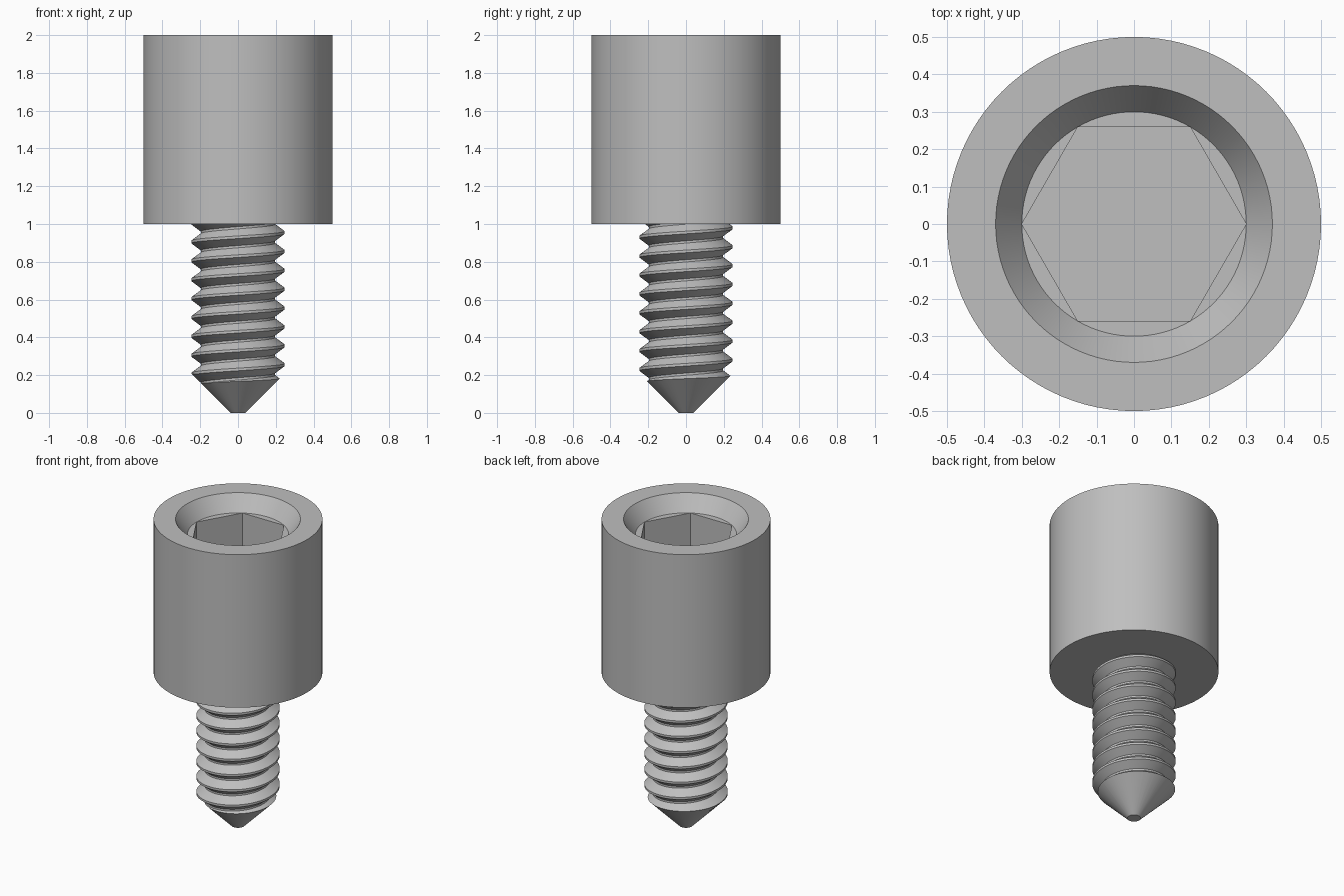
import bpy, bmesh
from math import cos, sin, pi, radians

cube = bpy.data.objects.get("Cube")
if cube:
    bpy.data.objects.remove(cube)

SEGS = 96

steel = bpy.data.materials.new("grey steel")
steel.use_nodes = True
GREY = (0.52, 0.52, 0.52, 1)
steel.diffuse_color = GREY
steel.node_tree.nodes["Principled BSDF"].inputs["Base Color"].default_value = GREY


def make_object(name, bm):
    bmesh.ops.remove_doubles(bm, verts=bm.verts, dist=1e-5)
    bmesh.ops.recalc_face_normals(bm, faces=bm.faces)
    mesh = bpy.data.meshes.new(name)
    bm.to_mesh(mesh)
    bm.free()
    mesh.materials.append(steel)
    obj = bpy.data.objects.new(name, mesh)
    bpy.context.collection.objects.link(obj)
    return obj


def select_only(obj):
    bpy.ops.object.select_all(action="DESELECT")
    obj.select_set(True)
    bpy.context.view_layer.objects.active = obj


def circle(radius):
    return lambda a: radius


def hexagon(radius):
    return lambda a: radius * cos(pi / 6) / cos(a % (pi / 3) - pi / 6)


def loft(name, sections):
    """Join stacked (outline, height) sections and close both ends."""
    bm = bmesh.new()
    angles = [2 * pi * i / SEGS for i in range(SEGS)]
    rings = [[bm.verts.new((f(a) * cos(a), f(a) * sin(a), z)) for a in angles]
             for f, z in sections]
    for low, high in zip(rings, rings[1:]):
        for i in range(SEGS):
            j = (i + 1) % SEGS
            bm.faces.new((low[i], low[j], high[j], high[i]))
    bm.faces.new(rings[0])
    bm.faces.new(rings[-1])
    return make_object(name, bm)


# Cylindrical head with a countersunk hexagonal socket
head = loft("head", [
    (circle(0.5), 1.0), (circle(0.5), 2.0), (circle(0.37), 2.0),
    (circle(0.3), 1.9), (hexagon(0.3), 1.9), (hexagon(0.3), 1.5)])

# Threaded shank: right-handed helix of a trapezoidal tooth
PITCH, CREST, ROOT, PHASE = 0.1, 0.247, 0.197, 0.055
TOOTH = [(-0.044, ROOT), (-0.007, CREST), (0.007, CREST), (0.044, ROOT)]
bm = bmesh.new()
columns = []
for i in range(SEGS):
    a = 2 * pi * i / SEGS
    columns.append([
        bm.verts.new((r * cos(a), r * sin(a), PHASE + PITCH * (turn + i / SEGS) + dz))
        for turn in range(-3, 12) for dz, r in TOOTH])
for i in range(SEGS):
    here, there = columns[i], columns[(i + 1) % SEGS]
    if i == SEGS - 1:
        there = there[len(TOOTH):]
    for k in range(len(there) - 1):
        bm.faces.new((here[k], there[k], there[k + 1], here[k + 1]))
# the last column has one tooth more than the shifted first one can meet
last, first = columns[-1], columns[0]
bm.edges.index_update()
rims = [e for e in bm.edges if e.is_boundary]
low_tip = bm.verts.new((0, 0, -0.5))
high_tip = bm.verts.new((0, 0, 1.6))
for e in rims:
    u, v = e.verts
    tip = low_tip if u.co.z + v.co.z < 1 else high_tip
    bm.faces.new((u, v, tip))
shank = make_object("threaded_shank", bm)

# Conical point, cut out of the thread by an envelope
envelope = loft("point_envelope", [
    (circle(0.04), 0.0), (circle(0.3), 0.26), (circle(0.3), 1.01)])
trim = shank.modifiers.new("trim", "BOOLEAN")
trim.operation = "INTERSECT"
trim.solver = "EXACT"
trim.object = envelope
select_only(shank)
bpy.ops.object.modifier_apply(modifier=trim.name)
bpy.data.objects.remove(envelope)

for part in (head, shank):
    select_only(part)
    bpy.ops.object.shade_smooth_by_angle(angle=radians(25))
